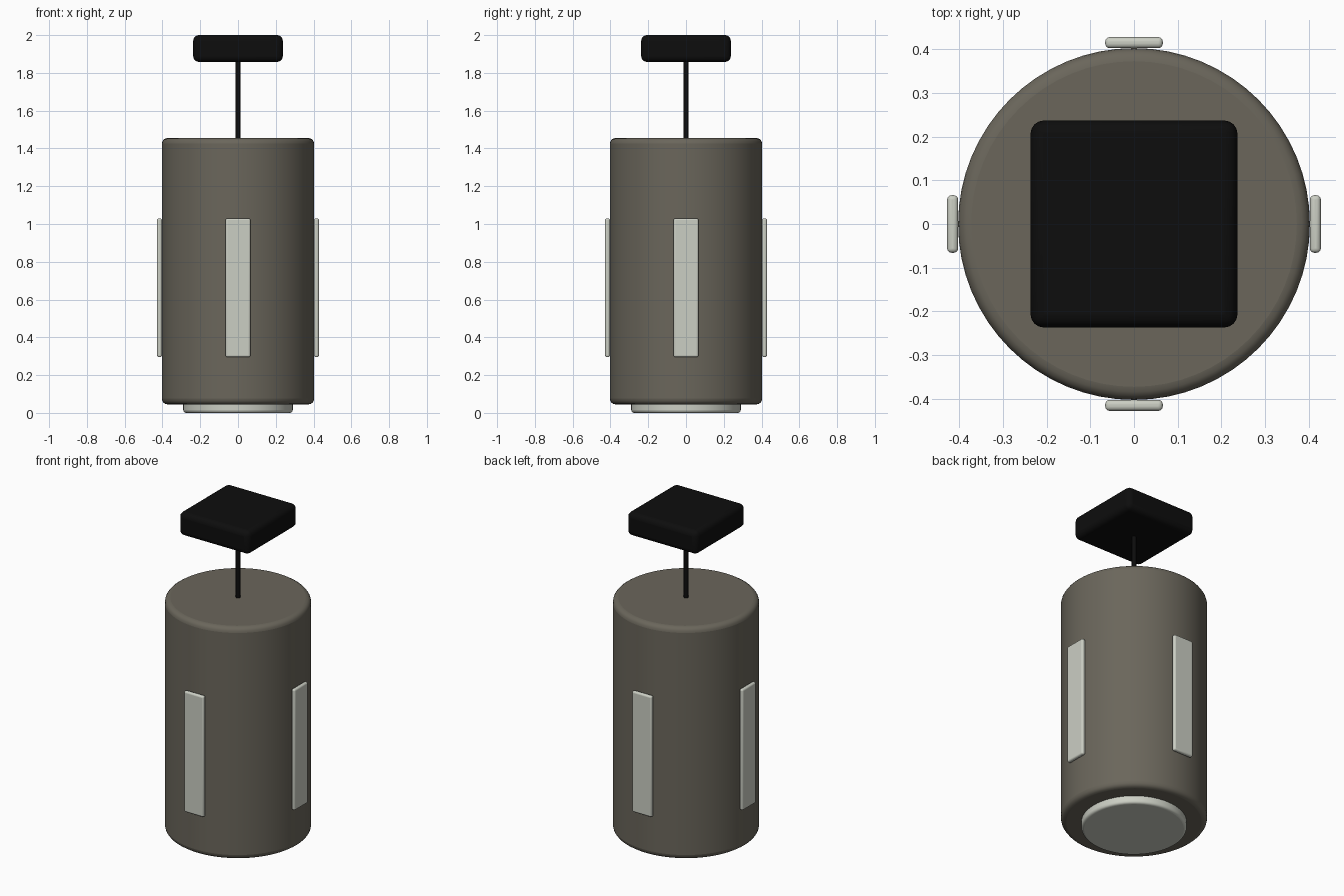
import bpy, math

cube = bpy.data.objects.get("Cube")
if cube:
    bpy.data.objects.remove(cube, do_unlink=True)


def material(name, rgb):
    m = bpy.data.materials.new(name)
    m.use_nodes = True
    m.diffuse_color = (*rgb, 1)
    m.node_tree.nodes["Principled BSDF"].inputs["Base Color"].default_value = (*rgb, 1)
    return m


GREY = material("warm grey", (0.145, 0.133, 0.105))
PALE = material("pale grey", (0.60, 0.62, 0.55))
BLACK = material("black", (0.004, 0.004, 0.004))


def finish(name, mat, bevel, segments=4):
    """Name and colour the active object, round its edges and smooth it."""
    ob = bpy.context.object
    ob.name = ob.data.name = name
    ob.data.materials.append(mat)
    bpy.ops.object.transform_apply(location=False, rotation=True, scale=True)
    bpy.ops.object.shade_smooth_by_angle(angle=math.radians(35))
    if bevel:
        mod = ob.modifiers.new("Rounded edges", "BEVEL")
        mod.width = bevel
        mod.segments = segments
        mod.limit_method = "ANGLE"
        mod.angle_limit = math.radians(40)
    return ob


def cylinder(name, mat, radius, z0, z1, bevel=0, sides=64):
    bpy.ops.mesh.primitive_cylinder_add(vertices=sides, radius=radius, depth=z1 - z0,
                                        location=(0, 0, (z0 + z1) / 2))
    return finish(name, mat, bevel)


def box(name, mat, size, location, angle=0, bevel=0.01):
    bpy.ops.mesh.primitive_cube_add(size=1, location=location, rotation=(0, 0, angle))
    bpy.context.object.scale = size
    return finish(name, mat, bevel)


# Main body with a smaller foot disc underneath
cylinder("body", GREY, 0.403, 0.045, 1.455, bevel=0.03)
cylinder("foot_disc", PALE, 0.29, 0.0, 0.06, bevel=0.015)

# Four upright plates around the body
for i, side in enumerate(("left", "back", "right", "front")):
    a = i * math.pi / 2
    r = 0.4155
    box(side + "_plate", PALE, (0.025, 0.132, 0.735),
        (r * math.cos(a), r * math.sin(a), 0.6625), a, bevel=0.01)

# Thin rod carrying the square cap
cylinder("rod", BLACK, 0.0125, 1.43, 1.88, sides=24)
box("cap", BLACK, (0.474, 0.474, 0.142), (0, 0, 1.929), bevel=0.03)
